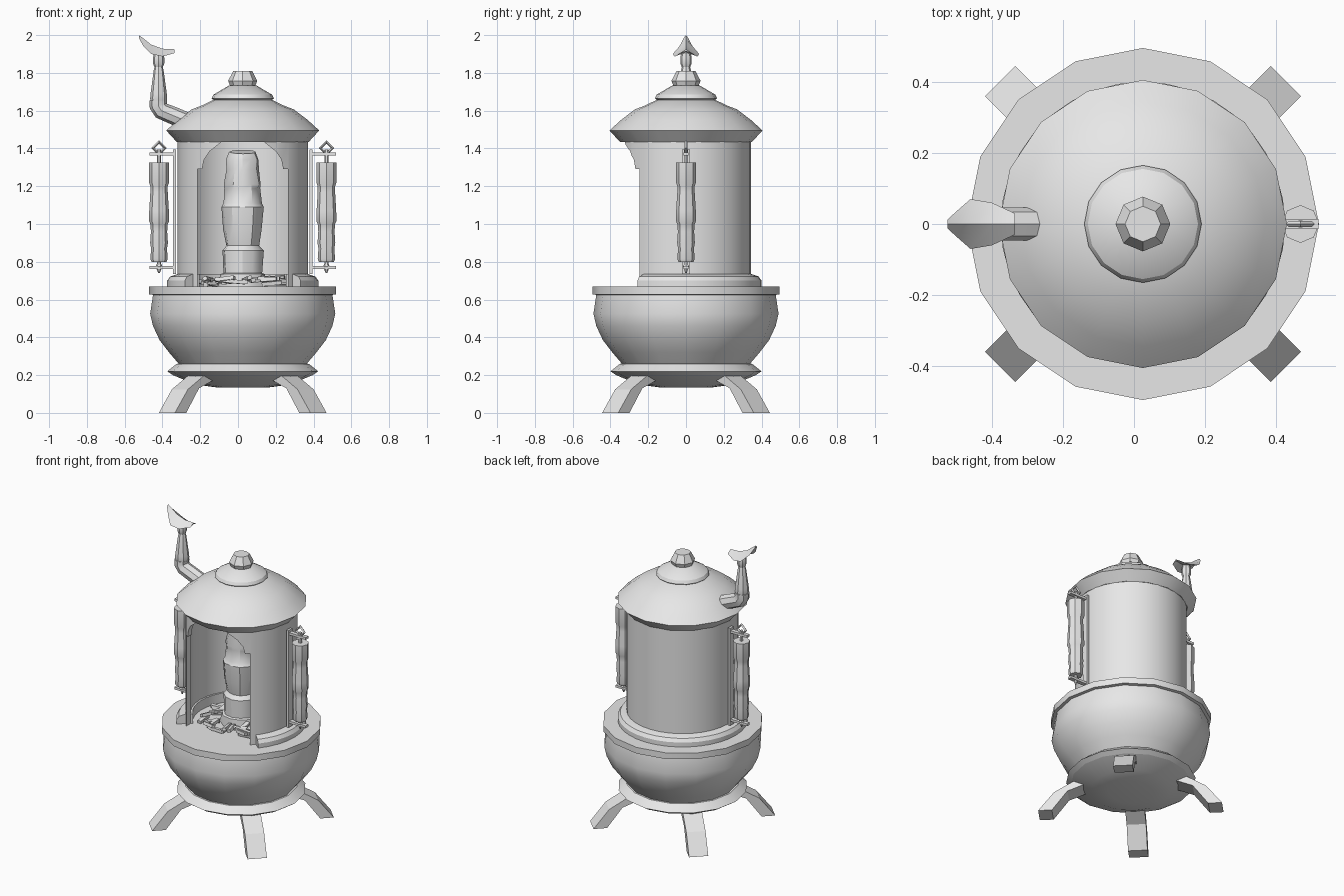
import bpy, bmesh, math, random
from mathutils import Matrix, Vector

if "Cube" in bpy.data.objects:
    bpy.data.objects.remove(bpy.data.objects["Cube"])

CX = 0.025  # axis of the body
random.seed(4)

grey = bpy.data.materials.new("plain_grey")
grey.use_nodes = True
grey.diffuse_color = (0.8, 0.8, 0.8, 1)
grey.node_tree.nodes["Principled BSDF"].inputs["Base Color"].default_value = (0.8, 0.8, 0.8, 1)


def finish(ob, name, smooth=True):
    ob.name = name
    ob.data.materials.clear()
    ob.data.materials.append(grey)
    bpy.ops.object.select_all(action='DESELECT')
    ob.select_set(True)
    bpy.context.view_layer.objects.active = ob
    if smooth:
        bpy.ops.object.shade_smooth_by_angle(angle=math.radians(32))
    return ob


def from_bmesh(bm, name, smooth=True):
    bmesh.ops.recalc_face_normals(bm, faces=bm.faces)
    me = bpy.data.meshes.new(name)
    bm.to_mesh(me)
    bm.free()
    ob = bpy.data.objects.new(name, me)
    bpy.context.collection.objects.link(ob)
    return finish(ob, name, smooth)


def lathe(name, profile, sides=16, x=CX, loop=False, start=0.0, arc=360.0, wobble=0.0):
    """Turn a (radius, height) profile about a vertical axis."""
    bm = bmesh.new()
    full = arc >= 360
    cols = []
    for i in range(sides if full else sides + 1):
        a = math.radians(start + arc * i / sides)
        col = []
        for r, z in profile:
            r *= 1 + random.uniform(-wobble, wobble)
            col.append(bm.verts.new((x + r * math.cos(a), r * math.sin(a), z)))
        cols.append(col)
    n = len(profile)
    for i in range(sides):
        a, b = cols[i], cols[(i + 1) % len(cols)]
        for j in range(n if loop else n - 1):
            k = (j + 1) % n
            bm.faces.new((a[j], b[j], b[k], a[k]))
    if not full:
        bm.faces.new(cols[0])
        bm.faces.new(cols[-1])
    elif not loop:
        bm.faces.new([c[0] for c in cols])
        bm.faces.new([c[-1] for c in cols])
    return from_bmesh(bm, name)


def prism(name, outline, half, matrix):
    """Extrude an outline in the local XZ plane along local Y."""
    bm = bmesh.new()
    front = [bm.verts.new((u, -half, v)) for u, v in outline]
    back = [bm.verts.new((u, half, v)) for u, v in outline]
    bm.faces.new(front)
    bm.faces.new(back)
    for i in range(len(outline)):
        j = (i + 1) % len(outline)
        bm.faces.new((front[i], front[j], back[j], back[i]))
    bm.transform(matrix)
    return from_bmesh(bm, name, False)


def box(name, loc, size, rot=(0, 0, 0)):
    bpy.ops.mesh.primitive_cube_add(size=1, location=loc, rotation=rot)
    ob = bpy.context.object
    ob.scale = size
    return finish(ob, name, False)


# Bowl, foot ring and underside
lathe("bowl", [(0.33, 0.25), (0.39, 0.32), (0.44, 0.385), (0.475, 0.46), (0.49, 0.525),
               (0.475, 0.625), (0.495, 0.628), (0.495, 0.67)])
lathe("foot_ring", [(0.37, 0.2), (0.4, 0.22), (0.35, 0.26), (0.3, 0.262)])
lathe("bowl_underside", [(0.14, 0.135), (0.25, 0.15), (0.37, 0.2), (0.3, 0.23)])

# Four bent legs on the diagonals
LEG = [(0.568, 0), (0.47, 0.125), (0.345, 0.2), (0.25, 0.2), (0.25, 0.185), (0.387, 0.13), (0.483, 0)]
for i, label in enumerate(("back_left", "back_right", "front_right", "front_left")):
    turn = Matrix.Translation((CX, 0, 0)) @ Matrix.Rotation(math.radians(45 + 90 * i), 4, 'Z')
    prism(label + "_leg", LEG, 0.06, turn)

# Hollow wall with an arched opening at the front
wall = lathe("wall", [(0.345, 0.66), (0.345, 1.45), (0.312, 1.45), (0.312, 0.66)], 32, loop=True)
half_arch = [(0.24, 0.6), (0.24, 1.29), (0.215, 1.29), (0.205, 1.34), (0.175, 1.385), (0.115, 1.432), (0.115, 1.5)]
arch = half_arch + [(-u, v) for u, v in reversed(half_arch)]
cutter = prism("opening_cutter", arch, 0.25, Matrix.Translation((CX, -0.35, 0)))
cutter.hide_render = True
mod = wall.modifiers.new("opening", 'BOOLEAN')
mod.operation = 'DIFFERENCE'
mod.solver = 'EXACT'
mod.object = cutter
bpy.context.view_layer.objects.active = wall
bpy.ops.object.modifier_apply(modifier="opening")
bpy.data.objects.remove(cutter)
finish(wall, "wall")

# Moulding round the foot of the wall, open at the front
lathe("wall_moulding", [(0.3, 0.66), (0.4, 0.66), (0.4, 0.7), (0.385, 0.722), (0.345, 0.735), (0.3, 0.735)],
      26, loop=True, start=-40, arc=260)

# Domed roof, cap and knob
lathe("roof", [(0.35, 1.435), (0.405, 1.495), (0.345, 1.55), (0.27, 1.607), (0.215, 1.628), (0.15, 1.66)])
lathe("roof_cap", [(0.14, 1.645), (0.165, 1.665), (0.155, 1.685), (0.075, 1.732)])
lathe("roof_knob", [(0.062, 1.72), (0.077, 1.758), (0.072, 1.768), (0.05, 1.81)], 8)

# Rough carved column in the chamber with a peaked top
column = lathe("column", [(0.13, 0.67), (0.12, 0.735), (0.105, 0.74), (0.108, 0.86), (0.088, 0.885),
                          (0.102, 0.97), (0.112, 1.09), (0.1, 1.11), (0.094, 1.19), (0.098, 1.21),
                          (0.084, 1.29), (0.086, 1.34), (0.07, 1.385)], 12, wobble=0.04)
for v in column.data.vertices:
    if v.co.z > 1.36:
        v.co.z += 0.15 * (v.co.y - 0.02)

# Loose sticks round the column
for i in range(30):
    a = math.radians(random.uniform(140, 400))
    r = random.uniform(0.16, 0.26)
    box("stick_%d" % (i + 1), (CX + 0.9 * r * math.cos(a), r * math.sin(a), random.uniform(0.685, 0.715)),
        (random.uniform(0.07, 0.12), 0.024, 0.02),
        (random.uniform(-0.4, 0.4), random.uniform(-0.2, 0.2), random.uniform(0, math.pi)))

# Hanging rolls on brackets at both sides
ROLL = [(0.04, 0.8), (0.046, 0.815), (0.042, 0.87), (0.047, 0.9), (0.043, 0.96), (0.046, 1.0),
        (0.053, 1.015), (0.052, 1.07), (0.046, 1.17), (0.046, 1.2), (0.053, 1.22), (0.053, 1.325)]
for side, label in ((1, "left"), (-1, "right")):
    x = CX + side * 0.443
    lathe(label + "_roll", ROLL, 8, x)
    lathe(label + "_roll_spindle", [(0.004, 0.74), (0.018, 0.775), (0.011, 0.79), (0.011, 1.395)], 6, x)
    box(label + "_bracket_plate", (CX + side * 0.362, 0, 1.065), (0.016, 0.04, 0.66))
    for z, part in ((1.37, "top"), (0.77, "bottom")):
        box(label + "_%s_bar" % part, (CX + side * 0.428, 0, z), (0.132, 0.028, 0.016))
    bpy.ops.mesh.primitive_torus_add(location=(x, 0, 1.402), rotation=(math.pi / 2, 0, 0), major_radius=0.032,
                                     minor_radius=0.009, major_segments=4, minor_segments=4)
    finish(bpy.context.object, label + "_diamond_finial", False)

# Chimney elbow swept along a short path
curve = bpy.data.curves.new("chimney_elbow", 'CURVE')
curve.dimensions = '3D'
curve.bevel_depth = 0.047
curve.bevel_resolution = 2
curve.use_fill_caps = True
path = [(-0.25, 1.535), (-0.345, 1.575), (-0.405, 1.6), (-0.422, 1.625), (-0.422, 1.655)]
spline = curve.splines.new('POLY')
spline.points.add(len(path) - 1)
for p, (px, pz) in zip(spline.points, path):
    p.co = (px, 0, pz, 1)
elbow = bpy.data.objects.new("chimney_elbow", curve)
bpy.context.collection.objects.link(elbow)
bpy.ops.object.select_all(action='DESELECT')
elbow.select_set(True)
bpy.context.view_layer.objects.active = elbow
bpy.ops.object.convert(target='MESH')
finish(bpy.context.object, "chimney_elbow")

# Chimney stack
lathe("chimney_stack", [(0.04, 1.64), (0.045, 1.665), (0.043, 1.69), (0.026, 1.815), (0.022, 1.83),
                        (0.03, 1.85), (0.03, 1.88), (0.024, 1.91)], 8, -0.42)

# Swept-up chimney hood: stations of x, ridge height, half width, edge height
HOOD = [(-0.525, 2.0, 0.012, 1.985), (-0.5, 1.982, 0.035, 1.94), (-0.46, 1.95, 0.07, 1.9),
        (-0.4, 1.928, 0.06, 1.887), (-0.335, 1.925, 0.03, 1.905)]
bm = bmesh.new()
rings = [[bm.verts.new(Vector(c)) for c in ((x, 0, top), (x, w, low), (x, 0, (top + low) / 2), (x, -w, low))]
         for x, top, w, low in HOOD]
for a, b in zip(rings, rings[1:]):
    for j in range(4):
        k = (j + 1) % 4
        bm.faces.new((a[j], b[j], b[k], a[k]))
bm.faces.new(rings[0])
bm.faces.new(rings[-1])
from_bmesh(bm, "chimney_hood")
